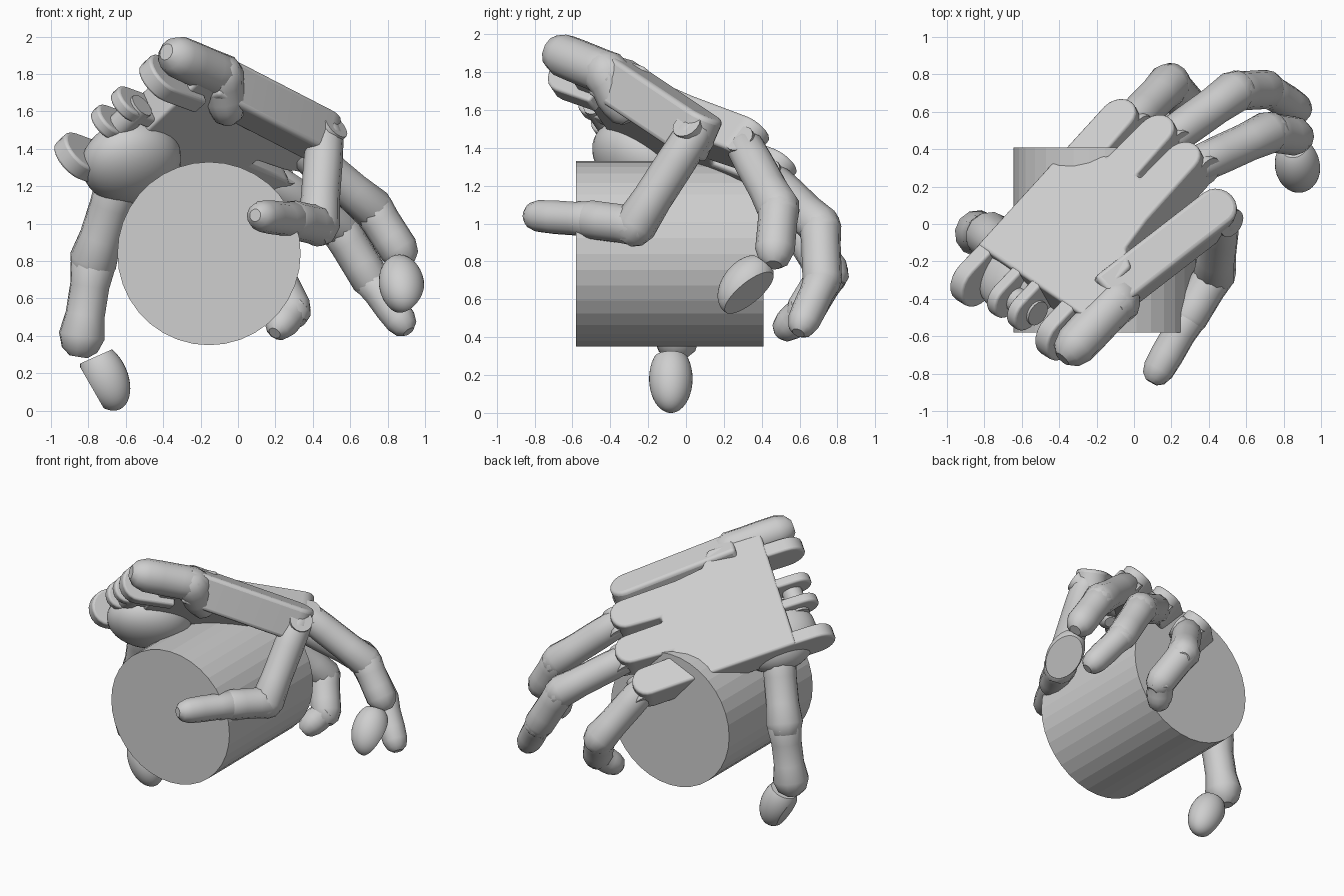
import bpy, bmesh, math
from mathutils import Vector, Matrix

if "Cube" in bpy.data.objects:
    bpy.data.objects.remove(bpy.data.objects["Cube"])

grey = bpy.data.materials.new("light_grey")
grey.use_nodes = True
grey.diffuse_color = (0.62, 0.62, 0.62, 1)
grey.node_tree.nodes["Principled BSDF"].inputs["Base Color"].default_value = (0.62, 0.62, 0.62, 1)

# Palm frame: along the fingers, across the palm, out of its back
ACROSS = Vector((0.668, -0.423, 0.612)).normalized()
ALONG = Vector((0.668, 0.70, -0.245))
ALONG = (ALONG - ACROSS * ALONG.dot(ACROSS)).normalized()
OUT = ACROSS.cross(ALONG)


def palm(u, v, w):
    return ALONG * u + ACROSS * v + OUT * w


def finish(name, bm, bevel=0, smooth=True):
    bmesh.ops.recalc_face_normals(bm, faces=bm.faces)
    mesh = bpy.data.meshes.new(name)
    bm.to_mesh(mesh)
    bm.free()
    ob = bpy.data.objects.new(name, mesh)
    bpy.context.collection.objects.link(ob)
    mesh.materials.append(grey)
    if bevel:
        mod = ob.modifiers.new("rounded_edges", 'BEVEL')
        mod.width, mod.segments = bevel, 3
        mod.limit_method = 'ANGLE'
        mod.angle_limit = math.radians(40)
    if smooth:
        bpy.ops.object.select_all(action='DESELECT')
        ob.select_set(True)
        bpy.context.view_layer.objects.active = ob
        bpy.ops.object.shade_smooth_by_angle(angle=math.radians(32))
    return ob


def arc(a, b, r, start, end, steps=10):
    angles = [math.radians(start + (end - start) * i / steps) for i in range(steps + 1)]
    return [(a + r * math.cos(t), b + r * math.sin(t)) for t in angles]


def prism(name, outline, origin, ax, ay, depth, bevel=0.02):
    """Extrude a flat outline symmetrically about its own plane."""
    bm = bmesh.new()
    half = ax.cross(ay).normalized() * depth / 2
    rings = [[bm.verts.new(origin + ax * a + ay * b + s * half) for a, b in outline] for s in (-1, 1)]
    for ring in rings:
        bm.faces.new(ring)
    n = len(outline)
    for i in range(n):
        j = (i + 1) % n
        bm.faces.new((rings[0][i], rings[0][j], rings[1][j], rings[1][i]))
    return finish(name, bm, bevel)


def limb(name, p0, p1, r0, r1, waist=0.97, sides=12, tip=0.6):
    """Rounded segment with a slight waist between its two joints."""
    p0, p1 = Vector(p0), Vector(p1)
    axis = p1 - p0
    length = axis.length
    axis.normalize()
    side = axis.cross(OUT).normalized()
    up = side.cross(axis)
    mid = (r0 + r1) / 2 * waist
    stations = [(-0.9 * r0, 0.4 * r0), (-0.6 * r0, 0.78 * r0), (0, r0),
                (0.3 * length, mid), (0.7 * length, mid), (length, r1),
                (length + tip * r1, 0.78 * r1), (length + 1.5 * tip * r1, 0.4 * r1)]
    bm = bmesh.new()
    rings = []
    for d, r in stations:
        rings.append([bm.verts.new(p0 + axis * d + side * r * math.cos(t) + up * r * math.sin(t))
                      for t in (2 * math.pi * (i + 0.5) / sides for i in range(sides))])
    for a, b in zip(rings, rings[1:]):
        for i in range(sides):
            j = (i + 1) % sides
            bm.faces.new((a[i], a[j], b[j], b[i]))
    bm.faces.new(rings[0])
    bm.faces.new(rings[-1])
    return finish(name, bm)


def rod(name, p0, p1, r, sides, smooth=True):
    p0, p1 = Vector(p0), Vector(p1)
    bm = bmesh.new()
    turn = (p1 - p0).to_track_quat('Z', 'Y').to_matrix().to_4x4()
    bmesh.ops.create_cone(bm, cap_ends=True, segments=sides, radius1=r, radius2=r,
                          depth=(p1 - p0).length, matrix=Matrix.Translation((p0 + p1) / 2) @ turn)
    return finish(name, bm, smooth=smooth)


def egg(name, centre, frame, radii, cuts=()):
    """Ellipsoid, optionally sliced by (direction, offset) planes."""
    centre = Vector(centre)
    bm = bmesh.new()
    bmesh.ops.create_uvsphere(bm, u_segments=32, v_segments=20, radius=1)
    for v in bm.verts:
        v.co = centre + sum((f * r * c for f, r, c in zip(frame, radii, v.co)), Vector())
    for direction, offset in cuts:
        d = Vector(direction).normalized()
        cut = bmesh.ops.bisect_plane(bm, geom=bm.verts[:] + bm.edges[:] + bm.faces[:],
                                     plane_co=centre + d * offset, plane_no=d, clear_outer=True)
        edges = [e for e in cut["geom_cut"] if isinstance(e, bmesh.types.BMEdge)]
        bmesh.ops.holes_fill(bm, edges=edges, sides=0)
    return finish(name, bm)


def fingertip(name, centre, axis, flat, radii, top, nail):
    axis = Vector(axis).normalized()
    side = axis.cross(Vector(flat)).normalized()
    egg(name, centre, (side, axis.cross(side), axis), radii, ((-axis, top), (flat, nail)))


# Held cylinder
rod("held_cylinder", (-0.155, -0.58, 0.84), (-0.155, 0.41, 0.84), 0.49, 36, smooth=False)

# Back of the hand with three knuckle lobes, notched at the wrist
lobes = [(0.06, 0.415), (0.10, 0.68), (0.05, 0.94)]
outline = [(-0.98, 0.34)]
for i, (u, v) in enumerate(lobes):
    outline += arc(u, v, 0.105, -90, 90)
    if i < 2:
        outline += [(-0.17, v + 0.115), (-0.17, v + 0.15)]
outline += [(-0.35, 1.06), (-0.55, 1.09), (-0.62, 1.2), (-1.0, 1.2)]
prism("palm_plate", outline, palm(0, 0, 1.15), ALONG, ACROSS, 0.22, 0.03)

# Wrist hinge ears, wide at the sides and small in the middle
for i, (v, r, width) in enumerate([(0.39, 0.13, 0.1), (0.65, 0.1, 0.07),
                                  (0.81, 0.1, 0.07), (1.07, 0.13, 0.1)]):
    ear = arc(0, 0, r, 90, 270) + [(0.25, -r), (0.25, r)]
    prism(f"wrist_ear_{i + 1}", ear, palm(-1.125, v, 1.255 - r), ALONG, OUT, width, 0.015)
rod("wrist_pin", palm(-1.08, 0.6, 1.12), palm(-1.08, 0.86, 1.12), 0.07, 16)

# Soft bodies around the heel of the palm
limb("wrist_lobe", palm(-1.13, 1.22, 1.15), palm(-0.78, 1.21, 1.14), 0.115, 0.12, 1)
limb("heel_pad", (-0.09, -0.42, 1.79), (-0.06, -0.34, 1.62), 0.125, 0.10, 1)
egg("thumb_base", (-0.57, -0.24, 1.33), (ALONG, ACROSS, OUT), (0.29, 0.26, 0.19))

# Folded outer bar of the palm
start, end = Vector((-0.15, -0.41, 1.78)), Vector((0.47, 0.07, 1.46))
bar_dir = (end - start).normalized()
bar_side = ACROSS * 0.85 - OUT * 0.5
bar_side = (bar_side - bar_dir * bar_side.dot(bar_dir)).normalized()
size = (end - start).length
bar = [(0, -0.12)] + arc(size - 0.05, -0.01, 0.11, -90, 90) + [(0, 0.1)]
prism("outer_palm_bar", bar, start, bar_dir, bar_side, 0.24, 0.025)

# Fingers: joint positions from knuckle to tip
fingers = {
    "first_finger": [(0.465, 0.04, 1.47), (0.43, -0.27, 0.99), (0.29, -0.50, 1.02), (0.13, -0.78, 1.04)],
    "second_finger": [palm(0.11, 0.95, 1.12), (0.72, 0.49, 1.08), (0.86, 0.47, 0.86)],
    "third_finger": [palm(0.15, 0.68, 1.12), (0.54, 0.71, 0.98), (0.71, 0.72, 0.70), (0.87, 0.62, 0.48)],
    "fourth_finger": [palm(0.11, 0.415, 1.12), (0.19, 0.75, 0.74), (0.29, 0.63, 0.54), (0.23, 0.54, 0.46)],
}
for name, joints in fingers.items():
    radii = (0.105, 0.115, 0.105, 0.085)
    for i, (a, b) in enumerate(zip(joints, joints[1:])):
        limb(f"{name}_segment_{i + 1}", a, b, radii[i] * 0.96, radii[i + 1])
    pin = Vector(joints[0])
    rod(f"{name}_knuckle_pin", pin - ACROSS * 0.09, pin + ACROSS * 0.09, 0.08, 16)

# Thumb
limb("thumb_lower_segment", (-0.64, -0.18, 1.22), (-0.775, -0.06, 0.80), 0.125, 0.13, 0.9)
limb("thumb_upper_segment", (-0.775, -0.06, 0.78), (-0.835, -0.05, 0.40), 0.122, 0.125, 0.86)

# Detached fingertip pads, flat on the nail side
fingertip("thumb_tip", (-0.71, -0.08, 0.18), (0.12, 0, -0.27), (-0.87, 0, -0.5),
          (0.115, 0.12, 0.19), 0.12, 0.09)
fingertip("second_finger_tip", (0.875, 0.315, 0.675), (0.04, -0.2, -0.25), (0.5, 0.55, -0.67),
          (0.12, 0.125, 0.18), 0.15, 0.05)
